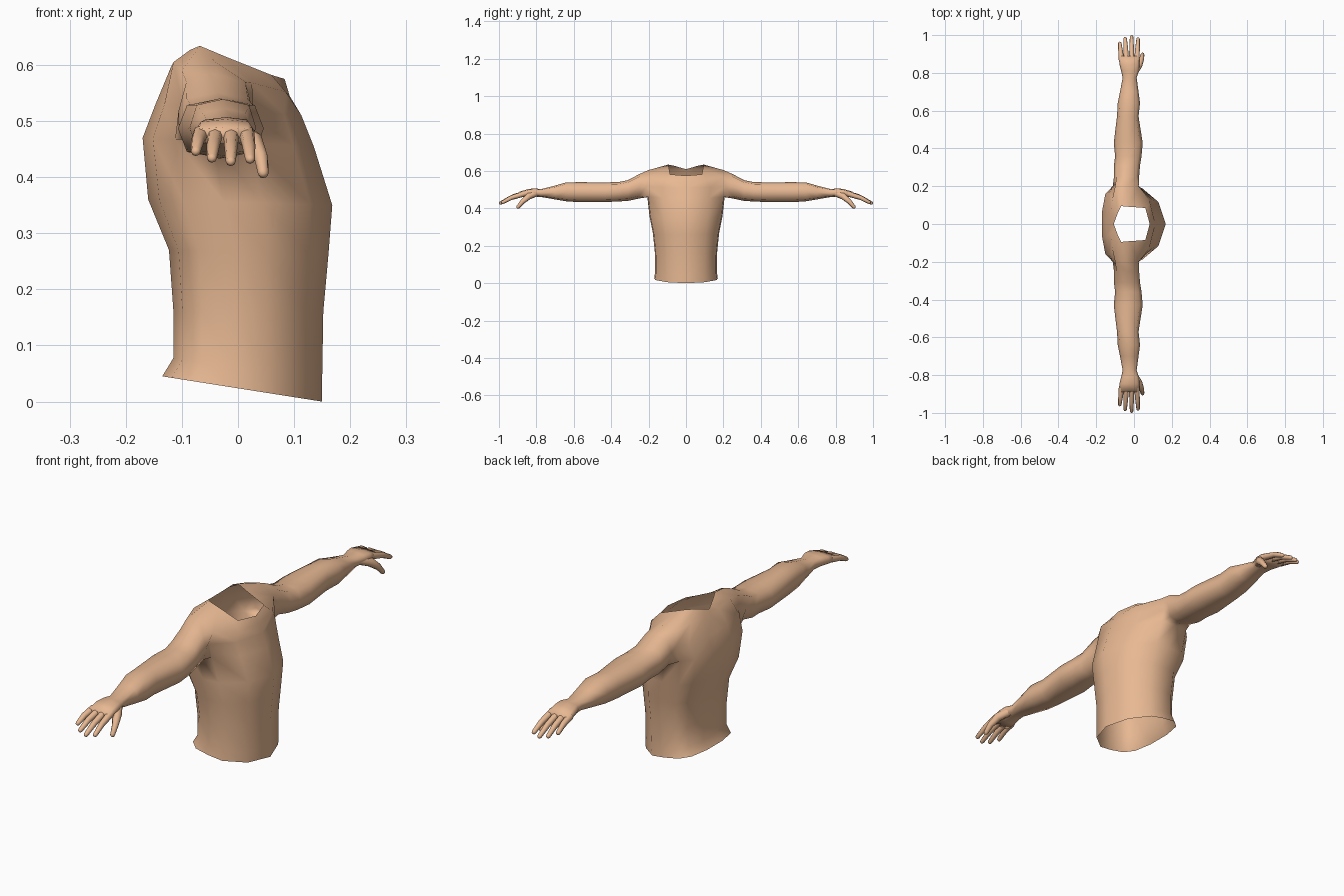
import bpy, bmesh, math
from mathutils import Vector

if "Cube" in bpy.data.objects:
    bpy.data.objects.remove(bpy.data.objects["Cube"])

skin = bpy.data.materials.new("skin")
skin.diffuse_color = (0.8, 0.48, 0.29, 1)
skin.use_nodes = True
skin.node_tree.nodes["Principled BSDF"].inputs["Base Color"].default_value = skin.diffuse_color


def finish(bm, name):
    """Turn a half (+y) mesh into a mirrored, smooth object."""
    bmesh.ops.recalc_face_normals(bm, faces=bm.faces)
    me = bpy.data.meshes.new(name)
    bm.to_mesh(me)
    bm.free()
    me.materials.append(skin)
    ob = bpy.data.objects.new(name, me)
    bpy.context.collection.objects.link(ob)
    mod = ob.modifiers.new("mirror", 'MIRROR')
    mod.use_axis = (False, True, False)
    mod.use_clip = True
    for p in me.polygons:
        p.use_smooth = True
    return ob


def bridge(bm, a, b, closed=True):
    n = len(a)
    for i in range(n if closed else n - 1):
        j = (i + 1) % n
        bm.faces.new((a[i], a[j], b[j], b[i]))


# Torso: half rings, front to back (x back, x front, half width, z back, z front)
half = [(1, 0), (.88, .6), (.62, .97), (.41, 1), (.19, .97), (.06, .77), (0, .3), (0, 0)]
levels = [(-.135, .15, .17, .045, 0), (-.115, .15, .165, .078, .04),
          (-.115, .152, .166, .16, .16), (-.123, .161, .177, .27, .26),
          (-.16, .168, .195, .36, .35), (-.17, .135, .207, .47, .455),
          (-.147, .113, .218, .53, .51)]
rings = [[(xb + (xf - xb) * u, w * v, zb + (zf - zb) * u) for u, v in half]
         for xb, xf, w, zb, zf in levels]
# Shoulder line and neckline
rings.append([(.092, 0, .545), (.085, .11, .552), (.025, .2, .568), (-.04, .2, .605),
              (-.1, .2, .59), (-.115, .13, .605), (-.12, .05, .595), (-.12, 0, .58)])
rings.append([(.083, 0, .575), (.06, .085, .582), (.02, .088, .598), (-.025, .091, .616),
              (-.068, .095, .634), (-.085, .06, .627), (-.1, .02, .615), (-.107, 0, .61)])

bm = bmesh.new()
grid = [[bm.verts.new(p) for p in r] for r in rings]
for r in range(len(grid) - 1):
    for c in range(len(half) - 1):
        if r in (5, 6) and c in (2, 3):
            continue  # arm opening
        bm.faces.new((grid[r][c], grid[r][c + 1], grid[r + 1][c + 1], grid[r + 1][c]))

# Arm: eight-sided sections grown from the opening (y, x back, x front, z low, z top)
loop = [grid[5][2], grid[5][3], grid[5][4], grid[6][4],
        grid[7][4], grid[7][3], grid[7][2], grid[6][2]]
arm = [(.25, -.106, .027, .453, .583), (.31, -.106, .032, .44, .551),
       (.36, -.1, .04, .437, .541), (.43, -.107, .046, .434, .539),
       (.57, -.09, .024, .433, .54), (.64, -.086, .032, .438, .539),
       (.7, -.074, .024, .448, .522), (.775, -.06, .014, .461, .503),
       (.81, -.068, .026, .463, .507), (.845, -.077, .03, .461, .503),
       (.89, -.081, .028, .459, .489)]
for y, xb, xf, zb, zt in arm:
    new = []
    for k in range(8):
        a = math.radians(-45 - 45 * k)
        s = 1.12 if k % 2 == 0 else 1
        new.append(bm.verts.new(((xb + xf) / 2 + (xf - xb) / 2 * min(1, s * abs(math.cos(a)))
                                 * (1 if math.cos(a) > 0 else -1), y,
                                 (zb + zt) / 2 + (zt - zb) / 2 * s * math.sin(a))))
    bridge(bm, loop, new)
    loop = new
bm.faces.new(loop)
finish(bm, "torso_and_arms")


# Fingers: tapered tubes with rounded tips
def finger(bm, pts, radii, sides=8):
    pts = [Vector(p) for p in pts]
    tip = (pts[-1] - pts[-2]).normalized()
    r = radii[-1]
    pts = pts[:-1] + [pts[-1] - tip * r, pts[-1] - tip * r * .4]
    radii = list(radii) + [r * .75]
    prev = None
    for i, p in enumerate(pts):
        d = (pts[min(i + 1, len(pts) - 1)] - pts[max(i - 1, 0)]).normalized()
        u = d.cross(Vector((0, 0, 1))).normalized()
        v = u.cross(d)
        ring = [bm.verts.new(p + radii[i] * (math.cos(t) * u + math.sin(t) * v))
                for t in (2 * math.pi * k / sides for k in range(sides))]
        if prev:
            bridge(bm, prev, ring)
        prev = ring
    end = bm.verts.new(pts[-1] + tip * r * .4)
    for k in range(sides):
        bm.faces.new((prev[k], prev[(k + 1) % sides], end))


bm = bmesh.new()
# (base x, tip x, tip y, tip z)
for bx, tx, ty, tz in [(-.066, -.076, .965, .442), (-.04, -.047, .99, .43),
                       (-.012, -.013, 1, .424), (.015, .022, .988, .428)]:
    base = Vector((bx, .865, .478))
    tip = Vector((tx, ty, tz))
    mid = base.lerp(tip, .55) + Vector((0, 0, .007))
    finger(bm, [base, mid, tip], [.0145, .012, .009])
finish(bm, "fingers")

bm = bmesh.new()
finger(bm, [(.0, .8, .482), (.027, .842, .464), (.041, .875, .435), (.046, .904, .4)],
       [.019, .018, .013, .01])
finish(bm, "thumbs")
